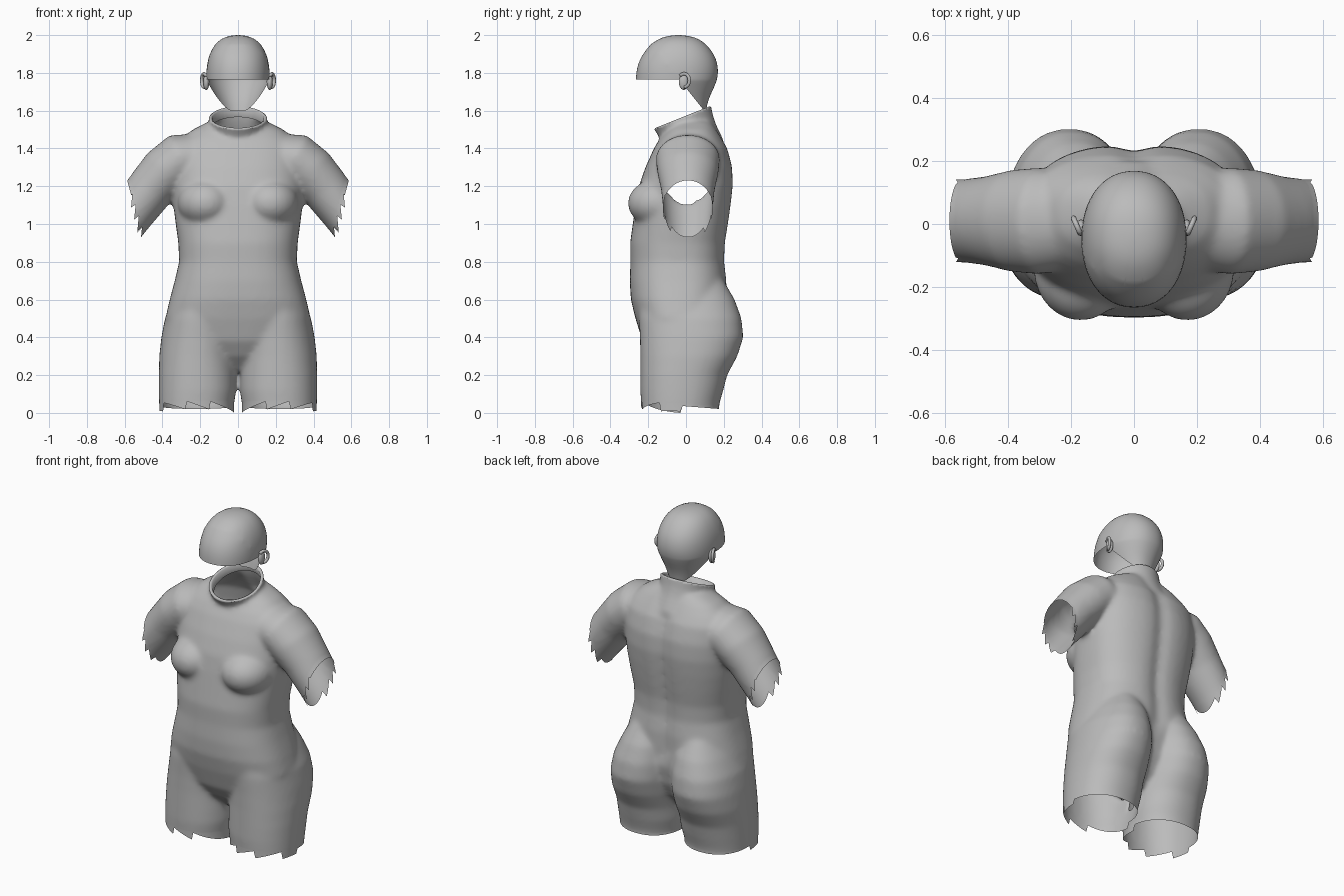
import bpy, bmesh, math
from mathutils import Vector

if "Cube" in bpy.data.objects:
    bpy.data.objects.remove(bpy.data.objects["Cube"])

grey = bpy.data.materials.new("plain grey")
grey.diffuse_color = (0.5, 0.5, 0.5, 1)
grey.use_nodes = True
grey.node_tree.nodes["Principled BSDF"].inputs["Base Color"].default_value = grey.diffuse_color


def power(v, n):
    return math.copysign(abs(v) ** (2 / n), v)


def ring(center, u, v, n=2.0, count=48):
    """Superellipse around center with half axes u and v."""
    c, u, v = Vector(center), Vector(u), Vector(v)
    return [c + u * power(math.cos(a), n) + v * power(math.sin(a), n)
            for a in (2 * math.pi * i / count for i in range(count))]


def level_ring(z, xc, hw, front, back, n=2.0):
    return ring((xc, (front + back) / 2, z), (hw, 0, 0), (0, (back - front) / 2, 0), n)


def loft(bm, rings, cap=True):
    rows = [[bm.verts.new(p) for p in r] for r in rings]
    k = len(rows[0])
    for a, b in zip(rows, rows[1:]):
        for i in range(k):
            bm.faces.new((a[i], a[(i + 1) % k], b[(i + 1) % k], b[i]))
    if cap:
        bm.faces.new(rows[0][::-1])
        bm.faces.new(rows[-1])


def ball(bm, center, radii):
    made = bmesh.ops.create_uvsphere(bm, u_segments=32, v_segments=20, radius=1)["verts"]
    for v in made:
        v.co = Vector(center) + Vector(a * b for a, b in zip(v.co, radii))


def finish(bm, name):
    mesh = bpy.data.meshes.new(name)
    bm.to_mesh(mesh)
    bm.free()
    mesh.materials.append(grey)
    mesh.shade_smooth()
    ob = bpy.data.objects.new(name, mesh)
    bpy.context.collection.objects.link(ob)
    return ob


def apply_all(ob):
    bpy.context.view_layer.objects.active = ob
    for m in list(ob.modifiers):
        bpy.ops.object.modifier_apply(modifier=m.name)


def cut(bm, point, normal, where=lambda c: True, clear=True):
    """Slice the faces chosen by where; return the cut edges."""
    faces = [f for f in bm.faces if where(f.calc_center_median())]
    geom = faces + list({e for f in faces for e in f.edges}) + list({v for f in faces for v in f.verts})
    out = bmesh.ops.bisect_plane(bm, geom=geom, plane_co=point, plane_no=normal, clear_outer=clear)
    return [g for g in out["geom_cut"] if isinstance(g, bmesh.types.BMEdge)]


def extend(bm, edges, move):
    """Extrude an open rim, moving each new vertex by a rule."""
    out = bmesh.ops.extrude_edge_only(bm, edges=edges)["geom"]
    for v in out:
        if isinstance(v, bmesh.types.BMVert):
            v.co += move(v.co.copy())
    return [e for e in out if isinstance(e, bmesh.types.BMEdge) and e.is_boundary]


# torso: height, half width, front, back
bm = bmesh.new()
torso = [(0.22, 0.08, -0.10, 0.08), (0.30, 0.20, -0.18, 0.15), (0.38, 0.34, -0.23, 0.19),
         (0.50, 0.385, -0.268, 0.215), (0.60, 0.362, -0.292, 0.22), (0.70, 0.335, -0.298, 0.22),
         (0.80, 0.312, -0.294, 0.208), (0.90, 0.316, -0.296, 0.212), (1.00, 0.33, -0.282, 0.228),
         (1.10, 0.342, -0.268, 0.242), (1.20, 0.348, -0.25, 0.253), (1.30, 0.345, -0.215, 0.25),
         (1.40, 0.335, -0.17, 0.224), (1.45, 0.30, -0.14, 0.195), (1.50, 0.24, -0.10, 0.165),
         (1.54, 0.16, -0.06, 0.14)]
rings = []
for z, hw, front, back in torso:
    r = level_ring(z, 0, hw, front, back, 2.5)
    for p in r:  # spine groove
        if p.y > 0 and z > 0.5:
            p.y -= 0.022 * math.exp(-(p.x / 0.05) ** 2)
    rings.append(r)
loft(bm, rings)

# neck, tilted forward
tilt = Vector((0, 0.93, 0.37))
axis = Vector((0, -0.37, 0.93))
rim = Vector((0, -0.017, 1.56))
loft(bm, [ring(rim + axis * d, (w, 0, 0), tilt * w * 1.06)
          for d, w in ((-0.2, 0.15), (-0.09, 0.143), (-0.04, 0.146), (0, 0.154), (0.06, 0.158))])

# legs with buttocks, chest, arms
legs = [(-0.10, 0.225, 0.185, -0.225, 0.16), (0.05, 0.219, 0.199, -0.238, 0.178),
        (0.12, 0.214, 0.205, -0.242, 0.198), (0.20, 0.214, 0.205, -0.242, 0.218),
        (0.30, 0.213, 0.204, -0.242, 0.272), (0.40, 0.207, 0.199, -0.244, 0.304),
        (0.50, 0.197, 0.19, -0.25, 0.294), (0.60, 0.18, 0.165, -0.25, 0.258),
        (0.70, 0.17, 0.12, -0.2, 0.2)]
arms = [(0.20, 1.36, 0.12, 0.15), (0.30, 1.345, 0.14, 0.17), (0.38, 1.28, 0.138, 0.163),
        (0.46, 1.19, 0.128, 0.143), (0.555, 1.065, 0.119, 0.13), (0.66, 0.93, 0.115, 0.125)]
lean = [(0.2, 0.98), (0.45, 0.89), (0.72, 0.69), (0.78, 0.62), (0.78, 0.62), (0.78, 0.62)]
for s in (-1, 1):
    loft(bm, [level_ring(z, s * x, w, f, b, 2.2) for z, x, w, f, b in legs])
    ball(bm, (s * 0.17, -0.14, 1.11), (0.15, 0.168, 0.13))
    loft(bm, [ring((s * x, 0.01, z), (s * a * r, 0, b * r), (0, ry, 0))
              for (x, z, r, ry), (a, b) in zip(arms, lean)])
bmesh.ops.recalc_face_normals(bm, faces=bm.faces)
suit = finish(bm, "body_suit")

# fuse and soften into one skin
m = suit.modifiers.new("fuse", "REMESH")
m.mode, m.voxel_size = "VOXEL", 0.012
m = suit.modifiers.new("soften", "SMOOTH")
m.factor, m.iterations = 0.5, 16
apply_all(suit)

# open the neck, sleeves and legs
bm = bmesh.new()
bm.from_mesh(suit.data)
edges = cut(bm, rim, axis, lambda c: c.z > 1.4)
edges = extend(bm, edges, lambda c: (rim - c) * 0.05 + axis * 0.006)
edges = extend(bm, edges, lambda c: (rim - c) * 0.07 - axis * 0.006)
extend(bm, edges, lambda c: -axis * 0.05)
for s in (-1, 1):
    def sleeve_tooth(c):
        d = 0.022 if c.z > 1.17 else 0.006 + 0.042 * (1 - ((c.z - 0.93) / 0.062) % 1)
        return Vector((s * 0.62, 0, -0.78)) * d
    edges = cut(bm, (s * 0.49, 0, 0.94), (s * 0.965, 0, -0.26), lambda c: c.z > 0.85 and c.x * s > 0.3)
    extend(bm, edges, sleeve_tooth)


def leg_tooth(c):
    if c.y < -0.02:
        return Vector((0, 0, -0.004 - 0.046 * (1 - ((abs(c.x) - 0.02) / 0.125) % 1)))
    return Vector((0, 0, -0.012))


extend(bm, cut(bm, (0, 0, 0.045), (0, -0.08, -1), lambda c: c.z < 0.2), leg_tooth)
low = min(v.co.z for v in bm.verts)
for v in bm.verts:
    if v.co.z < 0.2:
        v.co.z -= low * (0.2 - v.co.z) / (0.2 - low)
bm.to_mesh(suit.data)
bm.free()
suit.data.shade_smooth()

# head shell, open at the face: height, half width, front, back
bm = bmesh.new()
skull = [(2.0, 0.006, -0.046, -0.034), (1.997, 0.045, -0.095, 0.015), (1.982, 0.088, -0.143, 0.066),
         (1.95, 0.125, -0.188, 0.11), (1.90, 0.151, -0.23, 0.149), (1.85, 0.164, -0.254, 0.167),
         (1.80, 0.168, -0.264, 0.171), (1.76, 0.166, -0.266, 0.163), (1.72, 0.147, -0.24, 0.148),
         (1.66, 0.115, -0.15, 0.118), (1.60, 0.085, -0.1, 0.106)]
loft(bm, [level_ring(z, 0, w, f, b, 2.15) for z, w, f, b in skull], cap=False)
bm.faces.new([v for v in bm.verts if v.co.z > 1.9995])
cut(bm, (0, 0, 1.765), (0, 0, 1), clear=False)
cut(bm, (0, 0, 1.72), (0, 1, 0.8), clear=False)
gone = [f for f in bm.faces for c in [f.calc_center_median()]
        if c.z < 1.765 and c.y < (1.72 - c.z) * 0.8]
bmesh.ops.delete(bm, geom=gone, context="FACES")
bmesh.ops.recalc_face_normals(bm, faces=bm.faces)
head = finish(bm, "head_shell")
head.modifiers.new("round", "SUBSURF").levels = 1
apply_all(head)

# ears: lobe and curled rim
for s, side in ((-1, "left"), (1, "right")):
    bm = bmesh.new()
    ball(bm, (s * 0.168, -0.012, 1.752), (0.016, 0.026, 0.042))
    path = [Vector((s * (0.18 + 0.012 * math.sin(a)), -0.01 + 0.028 * math.sin(a), 1.76 + 0.036 * math.cos(a)))
            for a in (math.radians(-50 + 23 * i) for i in range(11))]
    loft(bm, [ring(p, (0.009, 0, 0), Vector((0, p.y + 0.01, p.z - 1.76)).normalized() * 0.009, count=10)
              for p in path])
    bmesh.ops.recalc_face_normals(bm, faces=bm.faces)
    finish(bm, side + "_ear")
